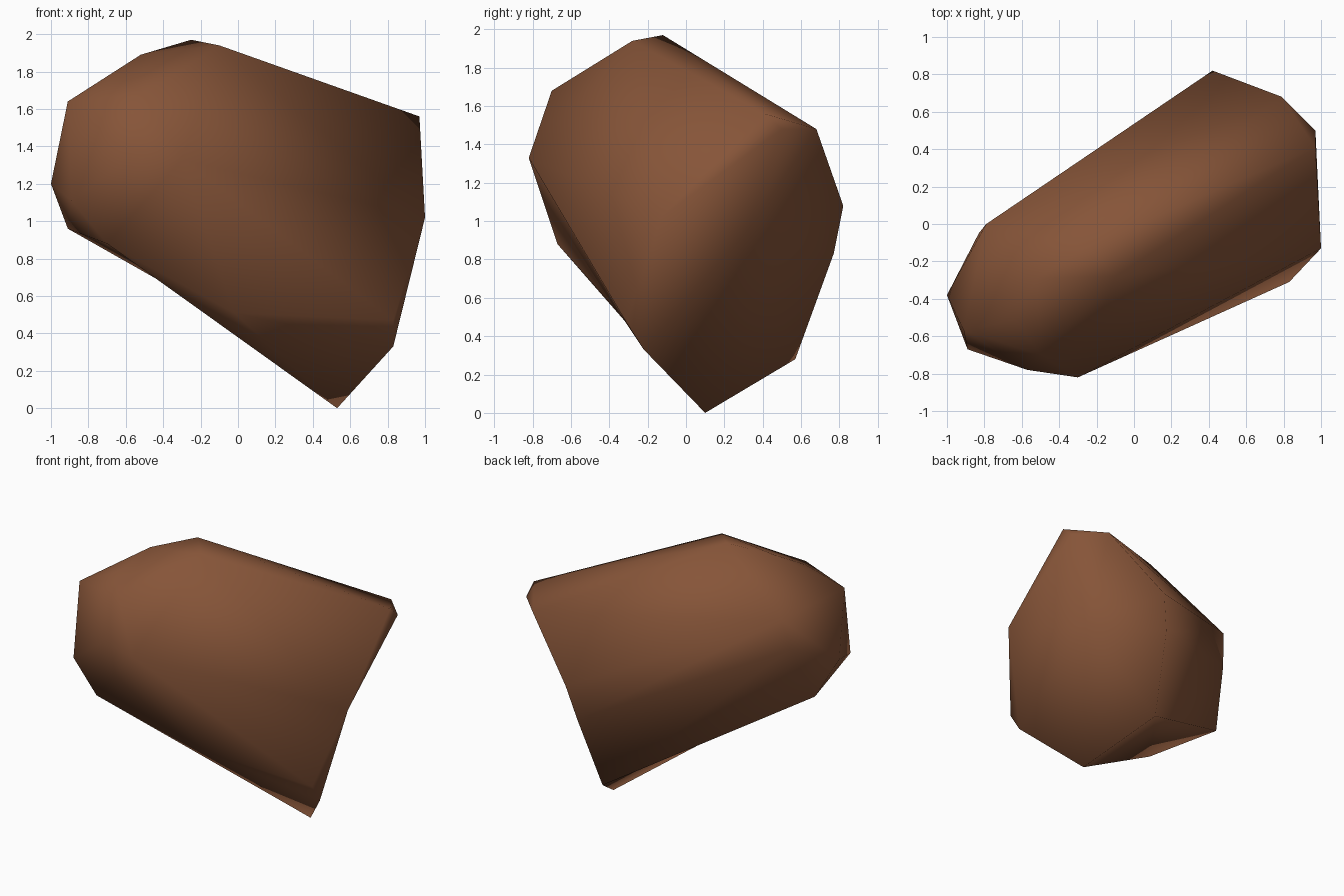
import bpy
import bmesh
from mathutils import Vector

if "Cube" in bpy.data.objects:
    bpy.data.objects.remove(bpy.data.objects["Cube"])

# Faceted boulder: a slanted stone block, described by the corners of its
# blunt right end, its long ridges and its rounded left nose.
right_end = {
    "top": (0.97, 0.41, 1.56), "top_rim": (0.97, 0.50, 1.48),
    "back_top": (0.79, 0.68, 1.48), "back": (0.42, 0.82, 1.08),
    "back_low": (0.36, 0.77, 0.83), "low_back": (0.29, 0.57, 0.28),
    "foot": (0.53, 0.10, 0.00), "low_front": (0.83, -0.22, 0.33),
    "front_low": (0.83, -0.31, 0.47), "front": (1.00, -0.13, 1.02),
}
left_end = {
    "peak": (-0.25, -0.12, 1.97), "peak_front": (-0.10, -0.28, 1.94),
    "belly": (-0.30, -0.82, 1.33), "back_hi": (-0.79, 0.00, 1.58),
    "back_mid": (-0.83, -0.05, 1.36), "brow": (-0.52, -0.29, 1.89),
    "brow_front": (-0.63, -0.51, 1.76), "cheek": (-0.50, -0.70, 1.68),
    "cheek_low": (-0.57, -0.78, 1.35), "chin": (-0.70, -0.67, 0.88),
    "jaw": (-0.89, -0.67, 1.11), "nose_hi": (-0.91, -0.57, 1.64),
    "nose": (-1.00, -0.38, 1.20), "throat": (-0.91, -0.22, 0.96),
}

# Wrap the corners in a convex skin
bm = bmesh.new()
v = {name: bm.verts.new(co) for name, co in {**right_end, **left_end}.items()}
bmesh.ops.convex_hull(bm, input=bm.verts[:])
bmesh.ops.recalc_face_normals(bm, faces=bm.faces[:])
v["belly_dent"] = bm.verts.new((-0.02, -0.34, 0.51))


def remove_faces(names, test=lambda f: True):
    """Delete the faces that use only the named corners."""
    corners = {v[n] for n in names}
    gone = [f for f in bm.faces if set(f.verts) <= corners and test(f)]
    bmesh.ops.delete(bm, geom=gone, context='FACES_ONLY')


def hollow(*triangles):
    """Replace a bulging patch of skin with inward-folded triangles."""
    remove_faces({n for t in triangles for n in t})
    for t in triangles:
        bm.faces.new([v[n] for n in t])


# Folds along the underside
hollow(("chin", "throat", "low_back"), ("chin", "low_back", "foot"))
dent_rim = ["belly", "chin", "foot", "low_front", "front_low", "belly"]
hollow(*[("belly_dent", a, b) for a, b in zip(dent_rim, dent_rim[1:])])
bmesh.ops.delete(bm, geom=[e for e in bm.edges if not e.link_faces],
                 context='EDGES')

# Shallow dish in the blunt right end
axis = Vector((1.0, 0.62, -0.31)).normalized()
remove_faces(right_end, lambda f: f.normal.dot(axis) > 0.85)
rim = [e for e in bm.edges if len(e.link_faces) == 1]
centre = bm.verts.new((0.69, 0.32, 0.95))
for e in rim:
    bm.faces.new((e.verts[0], e.verts[1], centre))

# Drop leftovers and face everything outward
bmesh.ops.delete(bm, geom=[e for e in bm.edges if not e.link_faces],
                 context='EDGES')
bmesh.ops.delete(bm, geom=[p for p in bm.verts if not p.link_faces],
                 context='VERTS')
bmesh.ops.recalc_face_normals(bm, faces=bm.faces[:])

mesh = bpy.data.meshes.new("boulder")
bm.to_mesh(mesh)
bm.free()
boulder = bpy.data.objects.new("boulder", mesh)
bpy.context.collection.objects.link(boulder)

# Brown stone
stone = bpy.data.materials.new("brown_stone")
stone.diffuse_color = (0.24, 0.09, 0.04, 1.0)
stone.use_nodes = True
stone.node_tree.nodes["Principled BSDF"].inputs["Base Color"].default_value = stone.diffuse_color
mesh.materials.append(stone)

# Smooth shading all over, as on a worn stone
bpy.context.view_layer.objects.active = boulder
boulder.select_set(True)
bpy.ops.object.shade_smooth()
